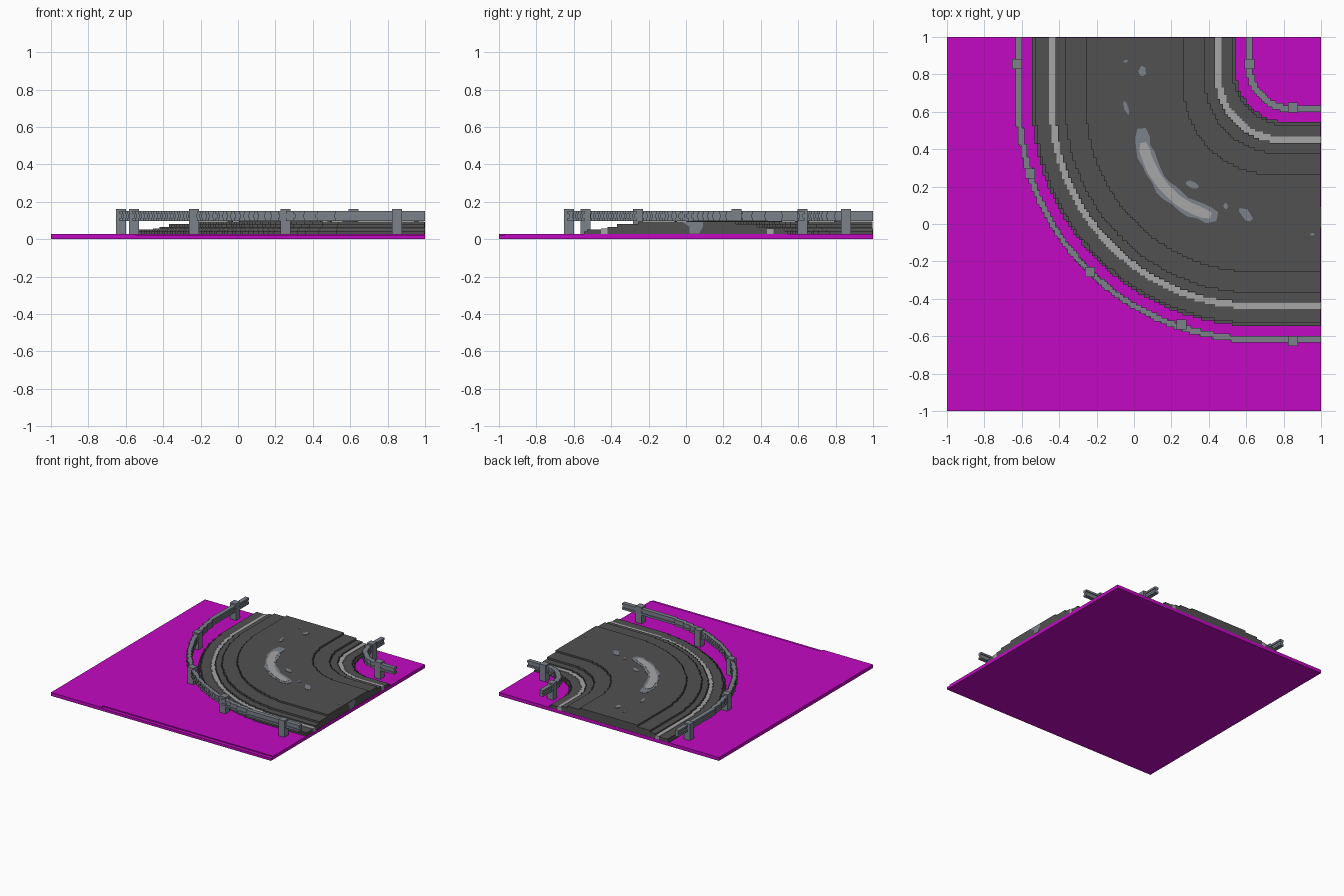
import bpy, bmesh, math, random
from mathutils import Vector

random.seed(4)
cube = bpy.data.objects.get("Cube")
if cube:
    bpy.data.objects.remove(cube, do_unlink=True)

STEP = 1 / 72       # size of one stair step in the curved outlines


def material(name, r, g, b):
    m = bpy.data.materials.new(name)
    m.use_nodes = True
    m.diffuse_color = (r, g, b, 1)
    bsdf = m.node_tree.nodes["Principled BSDF"]
    bsdf.inputs["Base Color"].default_value = (r, g, b, 1)
    bsdf.inputs["Roughness"].default_value = 0.9
    return m


magenta = material("magenta ground", 0.54, 0.003, 0.54)
asphalt = material("dark asphalt", 0.082, 0.082, 0.082)
paint = material("pale paint", 0.38, 0.38, 0.38)
steel = material("slate steel", 0.20, 0.225, 0.26)


def prism(name, outline, z0, z1, mat):
    """Flat outline raised from z0 to z1."""
    bm = bmesh.new()
    face = bm.faces.new([bm.verts.new((x, y, z0)) for x, y in outline])
    ext = bmesh.ops.extrude_face_region(bm, geom=[face], use_keep_orig=True)
    for v in ext["geom"]:
        if isinstance(v, bmesh.types.BMVert):
            v.co.z = z1
    bmesh.ops.recalc_face_normals(bm, faces=bm.faces)
    mesh = bpy.data.meshes.new(name)
    bm.to_mesh(mesh)
    bm.free()
    mesh.materials.append(mat)
    ob = bpy.data.objects.new(name, mesh)
    bpy.context.collection.objects.link(ob)
    return ob


def box(name, x, y, half, z0, z1, mat):
    h = half
    return prism(name, [(x - h, y - h), (x + h, y - h), (x + h, y + h), (x - h, y + h)],
                 z0, z1, mat)


def bend_path(d, end):
    """Stair-stepped bend from (d, end) round to (end, d)."""
    c = 0.65 + max(0, d) * 0.32
    r = c - d
    cells = []
    for i in range(601):
        a = math.pi / 2 * i / 600
        cell = (round(r * (1 - math.cos(a)) / STEP), round(r * (1 - math.sin(a)) / STEP))
        if cells and cell == cells[-1]:
            continue
        if cells and cell[0] != cells[-1][0] and cell[1] != cells[-1][1]:
            cells.append((cells[-1][0], cell[1]))
        cells.append(cell)
    # keep only the corners of the staircase
    pts = [(d, end)] + [(d + i * STEP, d + j * STEP) for i, j in cells] + [(end, d)]
    keep = [pts[0]]
    for p, q, s in zip(pts, pts[1:], pts[2:]):
        if abs((q[0] - p[0]) * (s[1] - q[1]) - (q[1] - p[1]) * (s[0] - q[0])) > 1e-9:
            keep.append(q)
    return keep + [pts[-1]]


def band(name, outer, inner, z0, z1, mat, end=1.0):
    """Slab that follows the bend between two offsets."""
    return prism(name, bend_path(outer, end) + bend_path(inner, end)[::-1], z0, z1, mat)


def blob(name, x, y, rx, ry, z, mat, turn=0.0):
    """Thin irregular spot."""
    pts = []
    for i in range(10):
        a = math.tau * i / 10
        k = random.uniform(0.8, 1.15)
        u, v = rx * k * math.cos(a), ry * k * math.sin(a)
        pts.append((x + u * math.cos(turn) - v * math.sin(turn),
                    y + u * math.sin(turn) + v * math.cos(turn)))
    prism(name, pts, z, z + 0.003, mat)


# Ground plate with a slightly lower lip along the front
GROUND = 0.028
prism("ground_base", [(-1, -1), (1, -1), (1, 1), (-1, 1)], 0, 0.02, magenta)
prism("ground_top", [(-1, -1), (-0.545, -1), (-0.545, -0.97), (1, -0.97), (1, 1), (-1, 1)],
      0.02, GROUND, magenta)

# Road built from stepped, narrowing layers
z = GROUND
for i, (outer, inner, top) in enumerate([(-0.545, 0.545, 0.04), (-0.53, 0.53, 0.052),
                                         (-0.42, 0.432, 0.066), (-0.37, 0.38, 0.081),
                                         (-0.257, 0.267, 0.095)]):
    band(f"road_layer_{i + 1}", outer, inner, z, top, asphalt, end=0.998)
    z = top
ROAD = z

# Painted edge lines
band("outer_edge_line", -0.455, -0.421, GROUND, 0.056, paint)
band("inner_edge_line", 0.433, 0.467, GROUND, 0.056, paint)


# Worn patch in the middle of the bend: grey halo and pale centre
def patch(name, path, half, rough, z0, z1, mat):
    left, right = [], []
    for i, p in enumerate(path):
        t = (path[min(i + 1, len(path) - 1)] - path[max(i - 1, 0)]).normalized()
        n = Vector((-t.y, t.x))
        taper = 0.6 if i in (0, len(path) - 1) else 1
        left.append(p + n * half * taper * random.uniform(1 - rough, 1 + rough))
        right.append(p - n * half * taper * random.uniform(1 - rough, 1 + rough))
    prism(name, [tuple(p) for p in left + right[::-1]], z0, z1, mat)


def arc(a0, a1, n=14):
    angles = [math.radians(a0 + (a1 - a0) * i / n) for i in range(n + 1)]
    return [Vector((0.53 + 0.49 * math.cos(a), 0.52 + 0.49 * math.sin(a))) for a in angles]


patch("worn_halo", arc(181, 260), 0.043, 0.2, ROAD, ROAD + 0.002, steel)
patch("worn_centre", arc(190, 256), 0.027, 0.1, ROAD, ROAD + 0.004, paint)

# Small scattered spots
for x, y, rx, ry, turn in [(-0.045, 0.87, 0.012, 0.008, 0.5), (0.045, 0.82, 0.02, 0.027, 0),
                           (-0.04, 0.62, 0.012, 0.036, 0.35), (0.31, 0.21, 0.042, 0.018, -0.3),
                           (0.49, 0.095, 0.014, 0.016, 0), (0.6, 0.05, 0.05, 0.022, -0.8),
                           (0.955, -0.055, 0.012, 0.008, 0)]:
    blob("road_spot", x, y, rx, ry, ROAD, steel, turn)

# Worn patch on the cut end of the road
end_patch = prism("road_end_patch", [(-0.02, 0.092), (0.02, 0.065), (0.02, 0.03), (0.07, 0.03),
                                     (0.09, 0.065), (0.09, 0.092)], 0, 0.003, steel)
for v in end_patch.data.vertices:
    v.co = (0.997 + v.co.z, v.co.x, v.co.y)

# Guard rails: I-shaped beams following the bend
for side, d in (("outer", -0.616), ("inner", 0.616)):
    for part, half, z0, z1 in (("bottom_flange", 0.017, 0.098, 0.114),
                               ("web", 0.010, 0.114, 0.134),
                               ("top_flange", 0.017, 0.134, 0.15)):
        band(f"{side}_rail_{part}", d - half, d + half, z0, z1, steel)

# Guard rail posts
for x, y in [(-0.625, 0.855), (-0.557, 0.27), (-0.235, -0.257), (0.255, -0.537),
             (0.85, -0.625), (0.618, 0.855), (0.85, 0.622)]:
    box("rail_post", x, y, 0.027, GROUND, 0.162, steel)
